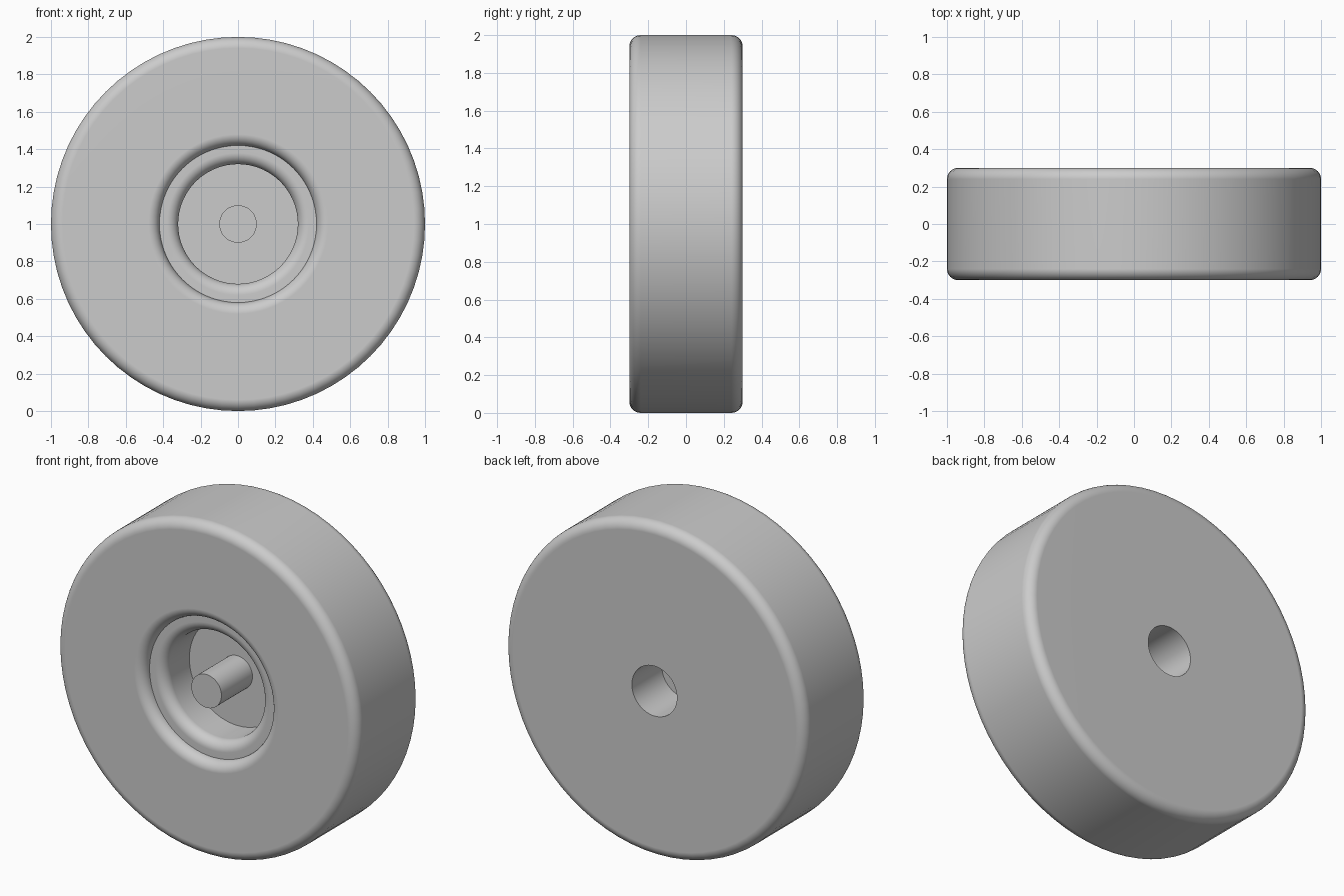
import bpy
import bmesh
from math import pi, sin, cos, radians
from mathutils import Matrix, Vector

cube = bpy.data.objects.get("Cube")
if cube:
    bpy.data.objects.remove(cube, do_unlink=True)

SEGMENTS = 72
HALF = 0.3       # half the wheel's width
FILLET = 0.06    # radius of every rounded edge

grey = bpy.data.materials.new("plain grey")
grey.use_nodes = True
colour = (0.6, 0.6, 0.6, 1)
grey.diffuse_color = colour
grey.node_tree.nodes["Principled BSDF"].inputs["Base Color"].default_value = colour


def fillet(radius, y, start, end, steps=8):
    """Quarter-round profile points (radius, y) about a centre, angles in degrees."""
    angles = [radians(start + (end - start) * i / steps) for i in range(steps + 1)]
    return [(radius + FILLET * cos(a), y + FILLET * sin(a)) for a in angles]


def lathe(name, profile):
    """Spin a (radius, y) profile about the wheel's axle."""
    bm = bmesh.new()
    verts = [bm.verts.new((r, y, 0)) for r, y in profile]
    edges = [bm.edges.new(pair) for pair in zip(verts, verts[1:])]
    bmesh.ops.spin(bm, geom=verts + edges, cent=(0, 0, 0), axis=(0, 1, 0),
                   angle=2 * pi, steps=SEGMENTS, use_duplicate=False)
    bmesh.ops.remove_doubles(bm, verts=bm.verts, dist=0.0001)
    bmesh.ops.recalc_face_normals(bm, faces=bm.faces)
    bmesh.ops.transform(bm, matrix=Matrix.Translation(Vector((0, 0, 1))), verts=bm.verts)
    mesh = bpy.data.meshes.new(name)
    bm.to_mesh(mesh)
    bm.free()
    mesh.materials.append(grey)
    obj = bpy.data.objects.new(name, mesh)
    bpy.context.collection.objects.link(obj)
    bpy.ops.object.select_all(action='DESELECT')
    obj.select_set(True)
    bpy.context.view_layer.objects.active = obj
    bpy.ops.object.shade_smooth_by_angle(angle=radians(35))
    # Keeps the broad faces flat beside the rounded edges
    weighted = obj.modifiers.new("weighted normals", 'WEIGHTED_NORMAL')
    weighted.keep_sharp = True
    return obj


# Wheel: stepped front recess, rounded tread, axle hole in the back
step = FILLET - HALF
floor = -0.005
hole_end = 0.015
lathe("wheel", [(0, floor), (0.32, floor)]
      + fillet(0.38, step + FILLET, 180, 270)        # inner lip
      + [(0.42, step)]
      + fillet(0.48, step, 180, 270)                 # outer lip
      + fillet(1 - FILLET, step, 270, 360)           # front shoulder
      + fillet(1 - FILLET, HALF - FILLET, 0, 90)     # back shoulder
      + [(0.15, HALF), (0.15, hole_end), (0, hole_end)])

# Axle pin standing in the recess, flush with the front
lathe("axle_pin", [(0, -HALF), (0.1, -HALF), (0.1, floor + 0.01), (0, floor + 0.01)])
